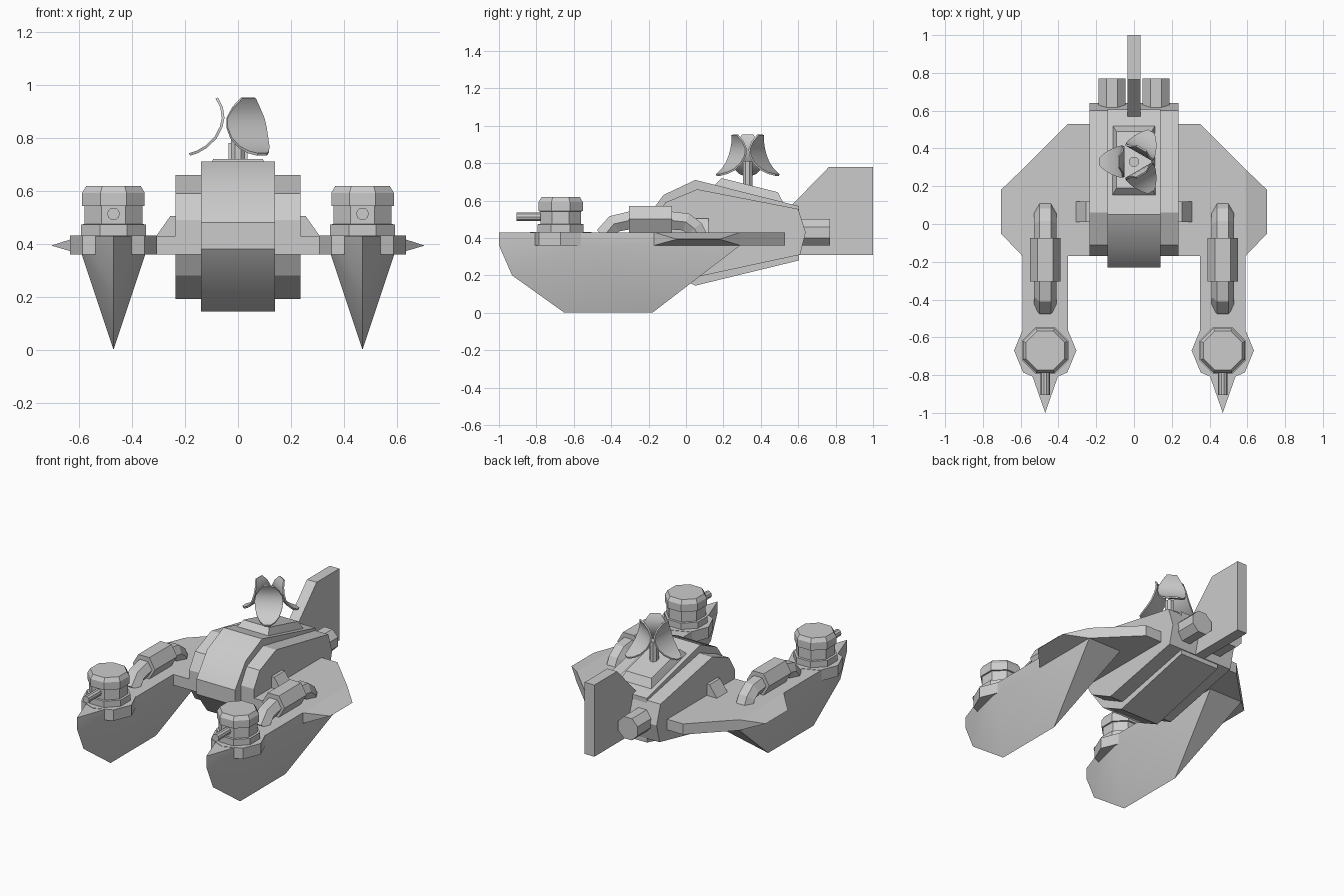
import bpy, bmesh, math
from mathutils import Vector, Matrix

if "Cube" in bpy.data.objects:
    bpy.data.objects.remove(bpy.data.objects["Cube"])


def finish(name, bm, mirror=False, smooth=None):
    bmesh.ops.recalc_face_normals(bm, faces=bm.faces[:])
    me = bpy.data.meshes.new(name)
    bm.to_mesh(me)
    bm.free()
    ob = bpy.data.objects.new(name, me)
    bpy.context.collection.objects.link(ob)
    if mirror:
        ob.modifiers.new("mirror", "MIRROR").use_mirror_merge = False
    if smooth:
        bpy.ops.object.select_all(action="DESELECT")
        ob.select_set(True)
        bpy.context.view_layer.objects.active = ob
        bpy.ops.object.shade_smooth_by_angle(angle=math.radians(smooth))
    return ob


def loft(name, rings, **kw):
    """Skin a list of equal-length closed rings and cap both ends."""
    bm = bmesh.new()
    vs = [[bm.verts.new(p) for p in r] for r in rings]
    n = len(vs[0])
    for a, b in zip(vs, vs[1:]):
        for i in range(n):
            j = (i + 1) % n
            bm.faces.new((a[i], a[j], b[j], b[i]))
    bm.faces.new(vs[0])
    bm.faces.new(vs[-1][::-1])
    return finish(name, bm, **kw)


def hull(name, pts, **kw):
    bm = bmesh.new()
    for p in pts:
        bm.verts.new(p)
    r = bmesh.ops.convex_hull(bm, input=bm.verts[:])
    bmesh.ops.dissolve_limit(bm, angle_limit=0.01, verts=bm.verts[:], edges=bm.edges[:])
    return finish(name, bm, **kw)


def slab(name, profile, x, **kw):
    """Extrude a (y, z) profile from -x to x."""
    return loft(name, [[(s, y, z) for y, z in profile] for s in (-x, x)], **kw)


def ring(c, r, n, axis, phase=0.0):
    """Regular polygon around a centre; axis is 'y' or 'z'."""
    out = []
    for i in range(n):
        a = phase + math.tau * i / n
        u, v = r * math.cos(a), r * math.sin(a)
        out.append((c[0] + u, c[1], c[2] + v) if axis == "y" else (c[0] + u, c[1] + v, c[2]))
    return out


E = math.pi / 8

# central body: tall core and wider, lower flanks
slab("body_core", [(-.23, .48), (-.12, .63), (.05, .71), (.605, .57), (.605, .28),
                   (.05, .145), (-.12, .23), (-.23, .38)], .14, smooth=30)
slab("body_flanks", [(-.17, .49), (-.11, .59), (.06, .66), (.60, .555), (.64, .43), (.61, .31),
                     (.06, .192), (-.11, .28), (-.17, .38)], .235, smooth=30)

# raised plate on the roof
hull("roof_plate", [(s * x, y, z) for s in (-1, 1) for x, y, z in
     [(.115, .15, .68), (.115, .525, .58), (.093, .19, .72), (.093, .49, .645),
      (.115, .15, .62), (.115, .525, .54)]])

# tail fin
slab("tail_fin", [(.565, .31), (1, .31), (1, .78), (.765, .78), (.565, .575)], .035)

# rear thrusters
loft("thruster", [ring((.117, y, .43), .077, 8, "y", E) for y in (.55, .77)], mirror=True)

# wings with a sharpened outer edge
wing = [(.1, .53), (.35, .53), (.59, .29), (.59, -.17), (.1, -.17)]
loft("wing", [[(x, y, z) for x, y in wing] for z in (.36, .43)], mirror=True)
hull("wing_edge", [(.59, y, z) for y in (.29, -.17) for z in (.36, .43)]
     + [(.705, .18, .393), (.705, -.05, .393)], mirror=True)

# shoulder blocks between body and wing
loft("shoulder_block", [[(.2, y, .42), (.315, y, .42), (.255, y, .505), (.2, y, .505)]
                        for y in (.01, .12)], mirror=True)

# forward keeled pontoons
CX = .47
pts = [(CX, y, z) for y, z in [(-1, .43), (-1, .36), (-.93, .2), (-.65, 0), (-.18, 0)]]
for s in (-1, 1):
    pts += [(CX + s * w, y, z) for w, y in [(.12, .29), (.12, -.6), (.07, -.8)] for z in (.36, .43)]
hull("pontoon", pts, mirror=True, smooth=35)

# turrets on the pontoons
TY = -.67
loft("turret_platform", [ring((CX, TY, z), .165, 8, "z") for z in (.36, .432)], mirror=True)
loft("turret", [ring((CX, TY, z), r / math.cos(E), 8, "z", E) for z, r in
     [(.43, .123), (.473, .123), (.474, .109), (.542, .109), (.543, .118), (.592, .118), (.618, .103)]],
     mirror=True)
loft("turret_barrel", [ring((CX, y, .513), .024, 10, "y") for y in (-.905, -.74)], mirror=True)

# hexagonal engine housings with bent pipes
loft("engine_housing", [ring((CX, y, .5), .081, 6, "y") for y in (-.305, -.075)], mirror=True)
path = [Vector(p) for p in [(-.44, .41), (-.385, .475), (-.305, .493), (-.075, .493),
                            (.0, .485), (.045, .45), (.07, .40)]]
rings = []
for i, p in enumerate(path):
    t = (path[min(i + 1, len(path) - 1)] - path[max(i - 1, 0)]).normalized()
    rings.append([(CX + .06 * math.cos(k * math.pi / 3),
                   p.x - t.y * .055 * math.sin(k * math.pi / 3),
                   p.y + t.x * .055 * math.sin(k * math.pi / 3)) for k in range(6)])
loft("engine_pipe", rings, mirror=True)

# antenna post and three curved petals
AY = .33
loft("antenna_post", [ring((0, AY, z), .028, 8, "z", E) for z in (.64, .81)])
petal = [(.183, .737, .02), (.155, .746, .045), (.12, .766, .066), (.085, .80, .08),
         (.064, .84, .085), (.056, .875, .08), (.062, .915, .058), (.08, .95, .03)]
for i in range(3):
    rot = Matrix.Translation((0, AY, 0)) @ Matrix.Rotation(math.radians(60 + 120 * i), 4, "Z")
    rings = []
    for k, (r, z, w) in enumerate(petal):
        a, b = petal[max(k - 1, 0)], petal[min(k + 1, len(petal) - 1)]
        t = Vector((b[0] - a[0], b[1] - a[1])).normalized() * .005
        rings.append([rot @ Vector((r + s * t.y, y, z - s * t.x))
                      for s, y in ((1, -w), (1, w), (-1, w), (-1, -w))])
    loft(f"antenna_petal_{i + 1}", rings, smooth=30)
